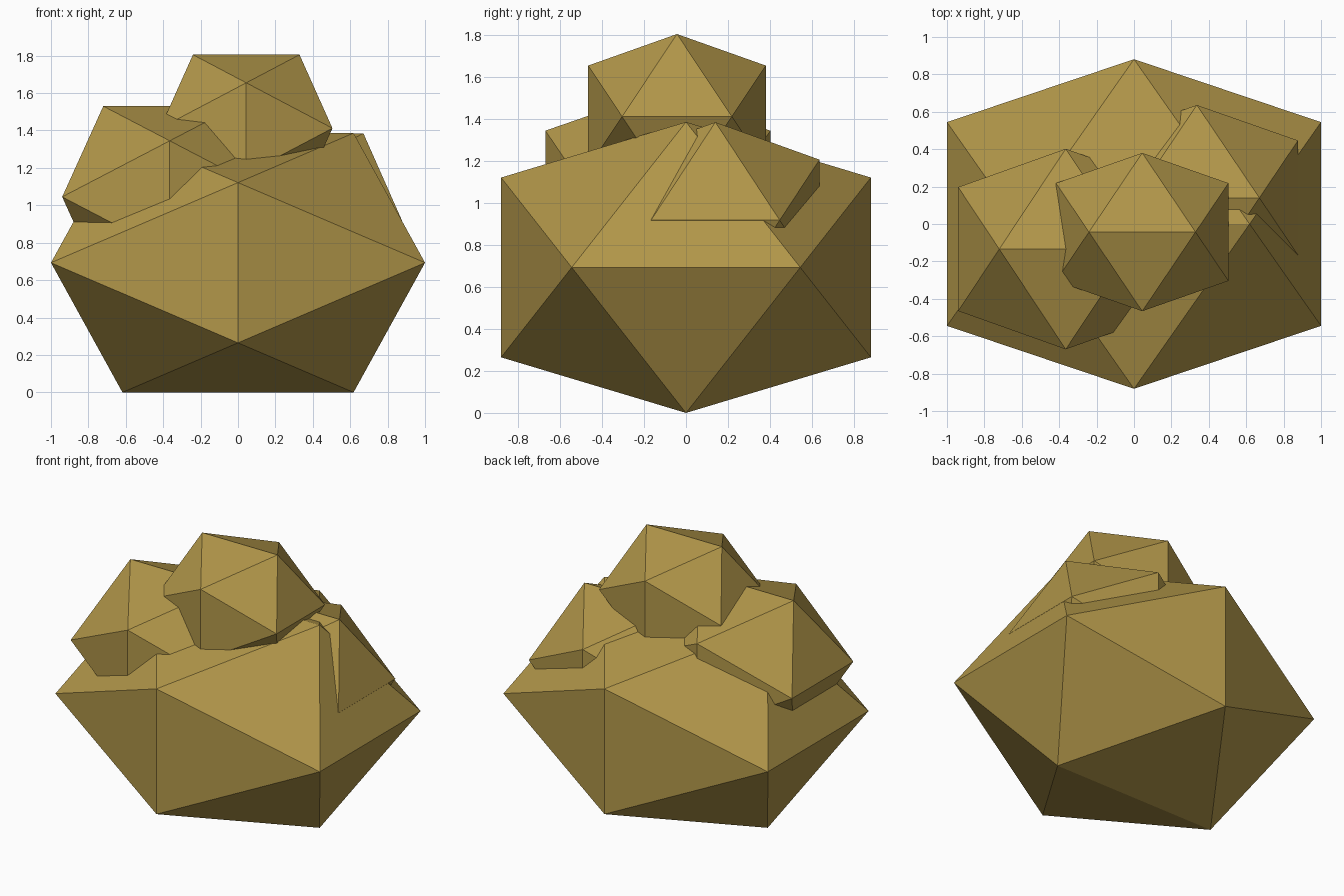
import bpy, bmesh, math

if "Cube" in bpy.data.objects:
    bpy.data.objects.remove(bpy.data.objects["Cube"])

PHI = (1 + math.sqrt(5)) / 2

stone = bpy.data.materials.new("ochre stone")
stone.diffuse_color = (0.44, 0.305, 0.067, 1)
stone.use_nodes = True
stone.node_tree.nodes["Principled BSDF"].inputs["Base Color"].default_value = stone.diffuse_color


def boulder(name, centre, size):
    """Flat-faced icosahedron standing on an edge; size = half extents."""
    bm = bmesh.new()
    for a in (-1, 1):
        for b in (-PHI, PHI):
            for p in ((b, a, 0), (a, 0, b), (0, b, a)):
                bm.verts.new([c + s * v / PHI for c, s, v in zip(centre, size, p)])
    bmesh.ops.convex_hull(bm, input=bm.verts[:])
    bmesh.ops.recalc_face_normals(bm, faces=bm.faces[:])
    mesh = bpy.data.meshes.new(name)
    bm.to_mesh(mesh)
    bm.free()
    mesh.materials.append(stone)
    obj = bpy.data.objects.new(name, mesh)
    bpy.context.collection.objects.link(obj)
    return obj


# Large base rock with three smaller rocks sunk into its top
boulder("base_rock", (0, 0, 0.693), (1.0, 0.881, 0.693))
boulder("left_rock", (-0.365, -0.134, 1.045), (0.575, 0.536, 0.485))
boulder("right_rock", (0.336, 0.14, 0.918), (0.541, 0.496, 0.467))
boulder("top_rock", (0.044, -0.043, 1.412), (0.461, 0.423, 0.393))
